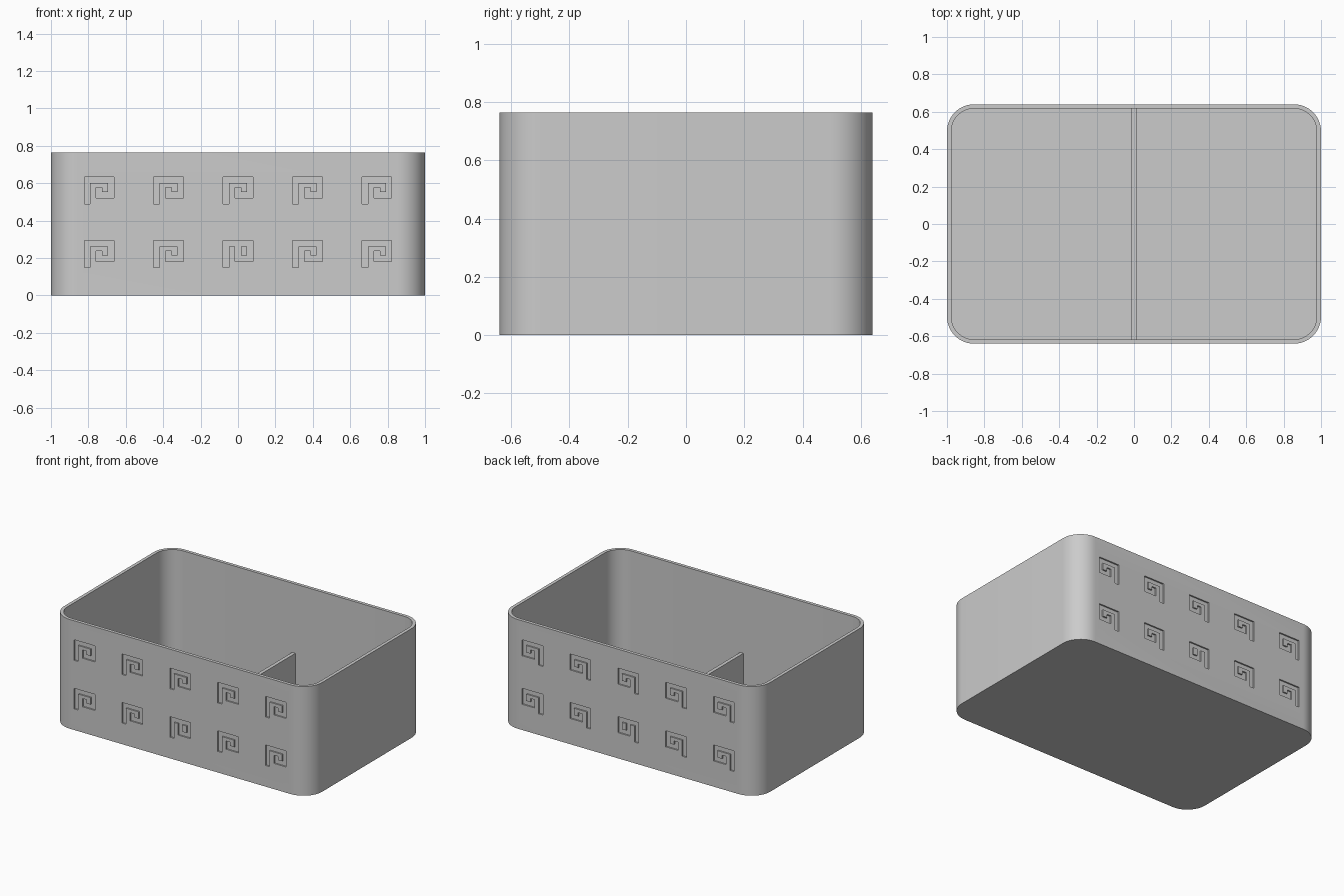
import bpy, bmesh, math

if "Cube" in bpy.data.objects:
    bpy.data.objects.remove(bpy.data.objects["Cube"], do_unlink=True)

HALF_X, HALF_Y, HEIGHT = 1.0, 0.64, 0.765
RADIUS, WALL, FLOOR = 0.145, 0.023, 0.025
DEPTH = 0.01      # engraving depth
UNIT = 0.032      # stroke width of the key motif

grey = bpy.data.materials.new("plain grey")
grey.use_nodes = True
grey.diffuse_color = (0.6, 0.6, 0.6, 1)
grey.node_tree.nodes["Principled BSDF"].inputs["Base Color"].default_value = (0.6, 0.6, 0.6, 1)


def make_object(name, bm):
    bmesh.ops.recalc_face_normals(bm, faces=bm.faces)
    mesh = bpy.data.meshes.new(name)
    bm.to_mesh(mesh)
    bm.free()
    mesh.materials.append(grey)
    obj = bpy.data.objects.new(name, mesh)
    bpy.context.collection.objects.link(obj)
    return obj


def rounded_ring(bm, inset, z, steps=14):
    """Vertices of a rounded rectangle at height z."""
    ring = []
    r = RADIUS - inset
    for corner, (sx, sy) in enumerate([(1, 1), (-1, 1), (-1, -1), (1, -1)]):
        for i in range(steps + 1):
            a = (corner + i / steps) * math.pi / 2
            ring.append(bm.verts.new((sx * (HALF_X - RADIUS) + r * math.cos(a),
                                      sy * (HALF_Y - RADIUS) + r * math.sin(a), z)))
    return ring


def add_prism(bm, outline, cx, cz, y0, y1):
    """Extrude an outline in motif units from y0 to y1."""
    front, back = [[bm.verts.new((cx + (u - 2.5) * UNIT, y, cz + (v - 2.25) * UNIT))
                    for u, v in outline] for y in (y0, y1)]
    bm.faces.new(front)
    bm.faces.new(back[::-1])
    for i in range(len(front)):
        j = (i + 1) % len(front)
        bm.faces.new((front[j], front[i], back[i], back[j]))


# Open box: outer wall, rim, inner wall and floor
bm = bmesh.new()
rings = [rounded_ring(bm, 0, 0), rounded_ring(bm, 0, HEIGHT),
         rounded_ring(bm, WALL, HEIGHT), rounded_ring(bm, WALL, FLOOR)]
for low, high in zip(rings, rings[1:]):
    for i in range(len(low)):
        j = (i + 1) % len(low)
        bm.faces.new((low[i], low[j], high[j], high[i]))
bm.faces.new(rings[0][::-1])
bm.faces.new(rings[-1])
box = make_object("box_shell", bm)

# Key motif, two rows of five on both long walls
KEY = [(0, 0), (1, 0), (1, 3.5), (4, 3.5), (4, 2), (3, 2),
       (3, 2.8), (2, 2.8), (2, 1), (5, 1), (5, 4.5), (0, 4.5)]
LINK = [(2, 2.4), (3, 2.4), (3, 4), (2, 4)]
bm = bmesh.new()
for side in (-1, 1):
    y0, y1 = sorted((side * (HALF_Y - DEPTH), side * (HALF_Y + DEPTH)))
    for row in (0.22, 0.56):
        for col in range(-2, 3):
            add_prism(bm, KEY, col * 0.371, row, y0, y1)
            if col == 0 and row < 0.3:
                add_prism(bm, LINK, 0, row, y0, y1)
cutter = make_object("motif_cutter", bm)
cutter.hide_render = True

# Engrave the motifs, then drop the cutter
cut = box.modifiers.new("engrave", "BOOLEAN")
cut.operation, cut.solver, cut.object = "DIFFERENCE", "EXACT", cutter
cut.use_self = True
bpy.ops.object.select_all(action="DESELECT")
bpy.context.view_layer.objects.active = box
box.select_set(True)
bpy.ops.object.modifier_apply(modifier=cut.name)
bpy.data.objects.remove(cutter, do_unlink=True)
bpy.ops.object.shade_smooth_by_angle(angle=math.radians(30))

# Low divider across the middle
bm = bmesh.new()
bmesh.ops.create_cube(bm, size=1)
top = 0.28
for v in bm.verts:
    v.co.x *= 0.025
    v.co.y *= 2 * (HALF_Y - WALL) + 0.01
    v.co.z = top if v.co.z > 0 else FLOOR - 0.005
make_object("divider", bm)
